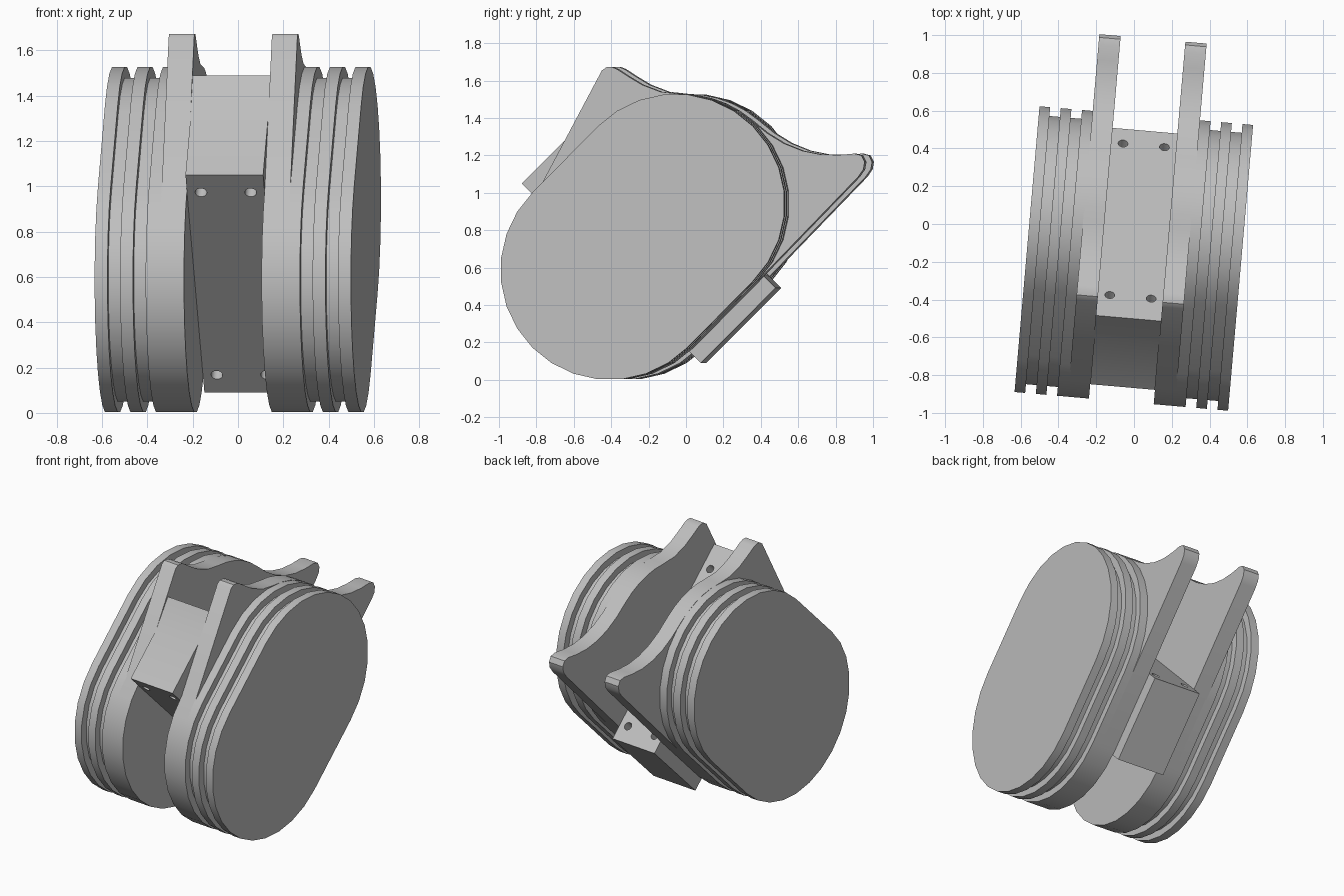
import bpy, bmesh
from math import cos, sin, radians, pi
from mathutils import Matrix, Vector

cube = bpy.data.objects.get("Cube")
if cube:
    bpy.data.objects.remove(cube, do_unlink=True)

# Shared placement: whole assembly is turned slightly about z
PLACE = Matrix.Rotation(radians(-5), 4, 'Z') @ Matrix.Translation((0.015, 0, 0))
LOW, HIGH = Vector((-0.358, 0.587)), Vector((-0.006, 0.942))
R, R_GROOVE, STEPS = 0.587, 0.54, 14
GAP = 0.172        # half width of the centre block

grey = bpy.data.materials.new("plain_grey")
grey.use_nodes = True
GREY = (0.52, 0.52, 0.52, 1)
grey.diffuse_color = GREY
grey.node_tree.nodes["Principled BSDF"].inputs["Base Color"].default_value = GREY


def arc(centre, r, start, end, steps=STEPS):
    angles = [radians(start + (end - start) * i / steps) for i in range(steps + 1)]
    return [centre + Vector((cos(a), sin(a))) * r for a in angles]


def stadium(r):
    return arc(LOW, r, 135, 315) + arc(HIGH, r, -45, 135)


def loft(name, sections):
    """Skin a stack of (x, outline) sections and cap both ends."""
    bm = bmesh.new()
    rings = [[bm.verts.new((x, p[0], p[1])) for p in outline] for x, outline in sections]
    n = len(rings[0])
    for a, b in zip(rings, rings[1:]):
        for i in range(n):
            j = (i + 1) % n
            bm.faces.new((a[i], a[j], b[j], b[i]))
    bm.faces.new(rings[0])
    bm.faces.new(rings[-1])
    return finish(name, bm)


def finish(name, bm):
    bm.transform(PLACE)
    bmesh.ops.recalc_face_normals(bm, faces=bm.faces)
    mesh = bpy.data.meshes.new(name)
    bm.to_mesh(mesh)
    bm.free()
    mesh.materials.append(grey)
    obj = bpy.data.objects.new(name, mesh)
    bpy.context.collection.objects.link(obj)
    return obj


def activate(obj):
    bpy.ops.object.select_all(action='DESELECT')
    obj.select_set(True)
    bpy.context.view_layer.objects.active = obj


# Finned plate outline: round bottom, long rear horn, short front horn
rear_horn = [(0.95, 1.085), (0.978, 1.125), (0.985, 1.165), (0.968, 1.2), (0.93, 1.21),
             (0.85, 1.203), (0.75, 1.205), (0.65, 1.225), (0.55, 1.265), (0.46, 1.32)]
front_horn = [(-0.11, 1.54), (-0.21, 1.578), (-0.28, 1.62), (-0.345, 1.662),
              (-0.37, 1.672), (-0.4, 1.672), (-0.425, 1.655)]
fin_outline = (arc(LOW, R, 135, 315) + [HIGH + Vector((R, -R)) * cos(pi / 4)]
               + rear_horn + arc(HIGH, R, 50, 90, 5) + front_horn)

# Grooved barrel: ridges and grooves of equal width
step = 0.0565
barrel_steps = [(0.28, R)]
x = 0.285 + step
for r_a, r_b in [(R, R_GROOVE), (R_GROOVE, R)] * 2:
    barrel_steps += [(x, r_a), (x, r_b)]
    x += step
barrel_steps.append((x, R))

parts = []
for side, label in ((1, "left"), (-1, "right")):
    parts.append(loft(label + "_fin_plate",
                      [(side * GAP, fin_outline), (side * 0.285, fin_outline)]))
    parts.append(loft(label + "_grooved_barrel",
                      [(side * u, stadium(r)) for u, r in barrel_steps]))

# Slanted centre block joining the two sides
block_outline = [(-0.865, 1.05), (0.095, 0.09), (0.497, 0.492), (-0.5, 1.489), (-0.613, 1.302)]
block = loft("centre_block", [(-GAP, block_outline), (GAP, block_outline)])
parts.append(block)

# Four bolt holes through the block
bm = bmesh.new()
for u in (-0.11, 0.11):
    for v, z in ((-0.585, 1.175), (0.22, 0.37)):
        bmesh.ops.create_cone(bm, cap_ends=True, segments=20, radius1=0.026, radius2=0.026,
                              depth=1.2, matrix=Matrix.Translation((u, v, z))
                              @ Matrix.Rotation(radians(-45), 4, 'X'))
cutter = finish("bolt_hole_cutter", bm)
cutter.hide_render = True
activate(block)
mod = block.modifiers.new("bolt_holes", 'BOOLEAN')
mod.operation, mod.solver, mod.object = 'DIFFERENCE', 'EXACT', cutter
bpy.ops.object.modifier_apply(modifier=mod.name)
bpy.data.objects.remove(cutter, do_unlink=True)

for part in parts:
    activate(part)
    bpy.ops.object.shade_smooth_by_angle(angle=radians(30))
